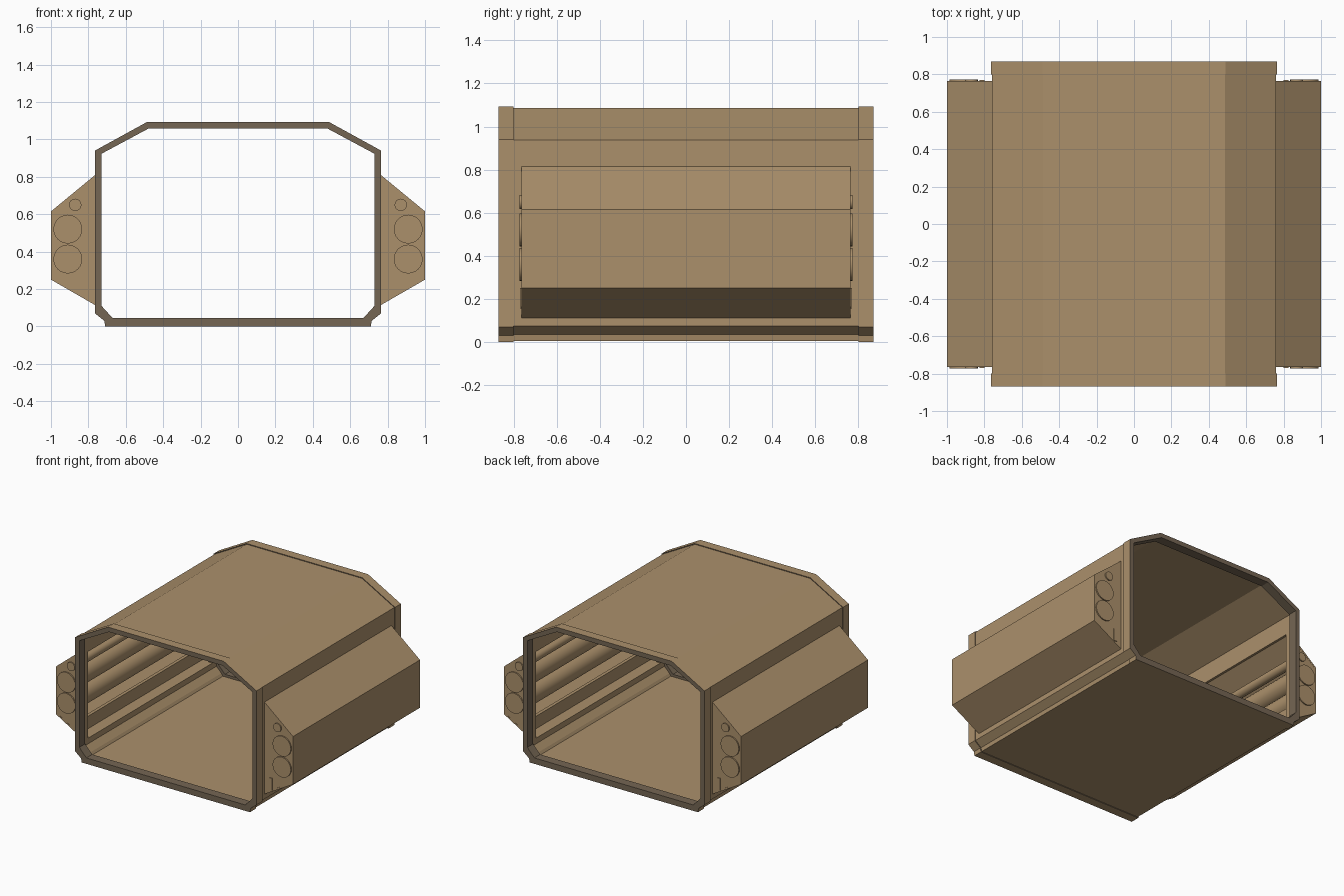
import bpy, bmesh, math
from mathutils import Matrix

if "Cube" in bpy.data.objects:
    bpy.data.objects.remove(bpy.data.objects["Cube"])


def material(name, rgb):
    m = bpy.data.materials.new(name)
    m.diffuse_color = (*rgb, 1)
    m.use_nodes = True
    m.node_tree.nodes["Principled BSDF"].inputs["Base Color"].default_value = m.diffuse_color
    return m


TAN = material("tan panel", (0.41, 0.28, 0.148))
DARK = material("dark rim", (0.178, 0.133, 0.087))


def finish(bm, name, mats=(TAN,)):
    bmesh.ops.recalc_face_normals(bm, faces=bm.faces)
    me = bpy.data.meshes.new(name)
    bm.to_mesh(me)
    bm.free()
    for m in mats:
        me.materials.append(m)
    ob = bpy.data.objects.new(name, me)
    bpy.context.scene.collection.objects.link(ob)
    return ob


def mirrored(half):
    return half + [(-x, z) for x, z in reversed(half)]


def sheet(name, outer, inner, y0, y1, closed=False, mats=(TAN,), sx=1):
    """Thick sheet between two matching xz profiles, run along y."""
    bm = bmesh.new()
    rows = [[bm.verts.new((sx * x, y, z)) for x, z in p]
            for y, p in ((y0, outer), (y1, outer), (y1, inner), (y0, inner))]
    n = len(outer)
    for i in range(n if closed else n - 1):
        j = (i + 1) % n
        for k in range(4):
            a, b = rows[k], rows[(k + 1) % 4]
            f = bm.faces.new((a[i], a[j], b[j], b[i]))
            # everything but the outside skin takes the second colour
            f.material_index = 1 if len(mats) > 1 and k else 0
    if not closed:
        for i in (0, n - 1):
            bm.faces.new([r[i] for r in rows])
    return finish(bm, name, mats)


def prism(name, pts, y0, y1, sx=1):
    bm = bmesh.new()
    a = [bm.verts.new((sx * x, y0, z)) for x, z in pts]
    b = [bm.verts.new((sx * x, y1, z)) for x, z in pts]
    bm.faces.new(a)
    bm.faces.new(b)
    for i in range(len(pts)):
        j = (i + 1) % len(pts)
        bm.faces.new((a[i], a[j], b[j], b[i]))
    return finish(bm, name)


def box(name, x0, x1, y0, y1, z0, z1, sx=1):
    return prism(name, [(x0, z0), (x1, z0), (x1, z1), (x0, z1)], y0, y1, sx)


def pipe(name, x, z, r, length, seg):
    bm = bmesh.new()
    bmesh.ops.create_cone(bm, cap_ends=True, segments=seg, radius1=r, radius2=r, depth=length,
                          matrix=Matrix.Translation((x, 0, z)) @ Matrix.Rotation(math.pi / 2, 4, 'X'))
    ob = finish(bm, name)
    for p in ob.data.polygons:
        p.use_smooth = abs(p.normal.y) < 0.5
    return ob


# End frames
frame_out = mirrored([(.71, 0), (.715, .03), (.765, .07), (.765, .94), (.488, 1.092)])
frame_in = mirrored([(.67, .045), (.69, .066), (.73, .11), (.73, .923), (.48, 1.057)])
sheet("front_frame", frame_out, frame_in, -.87, -.80, True, (TAN, DARK))
sheet("back_frame", frame_out, frame_in, .80, .87, True, (TAN, DARK))

# Roof and floor shells, leaving the side walls open to the pods
sheet("roof_shell",
      mirrored([(.759, .79), (.759, .937), (.487, 1.086)]),
      mirrored([(.742, .79), (.742, .93), (.484, 1.07)]), -.81, .81)
sheet("floor_shell",
      mirrored([(.759, .13), (.759, .074), (.709, .034), (.704, .005)]),
      mirrored([(.742, .13), (.742, .087), (.70, .045), (.688, .026)]), -.81, .81)

pod_out = [(.757, .815), (1, .615), (1, .25), (.757, .11)]
pod_in = [(.757, .799), (.988, .609), (.988, .257), (.757, .124)]
for sx, side in ((1, "right"), (-1, "left")):
    # Side pod with closed ends
    sheet(side + "_pod_shell", pod_out, pod_in, -.765, .765, sx=sx)
    for sy, end in ((1, "back"), (-1, "front")):
        y0, y1 = sorted((sy * .75, sy * .764))
        prism(f"{side}_{end}_pod_cap", pod_in, y0, y1, sx)
        # Wall post between pod and end frame
        y0, y1 = sorted((sy * .75, sy * .81))
        box(f"{side}_{end}_wall_post", .742, .759, y0, y1, .13, .79, sx)
    # Pipes running through the pod, their ends standing proud of the caps
    for i, (x, z, r, seg) in enumerate(((.91, .36, .077, 24), (.91, .52, .077, 24), (.87, .65, .033, 16))):
        pipe(f"{side}_pipe_{i + 1}", sx * x, z, r, 1.546, seg)
    # Cable tray below the pipes
    box(side + "_cable_tray", .80, .825, -.77, .77, .155, .25, sx)
